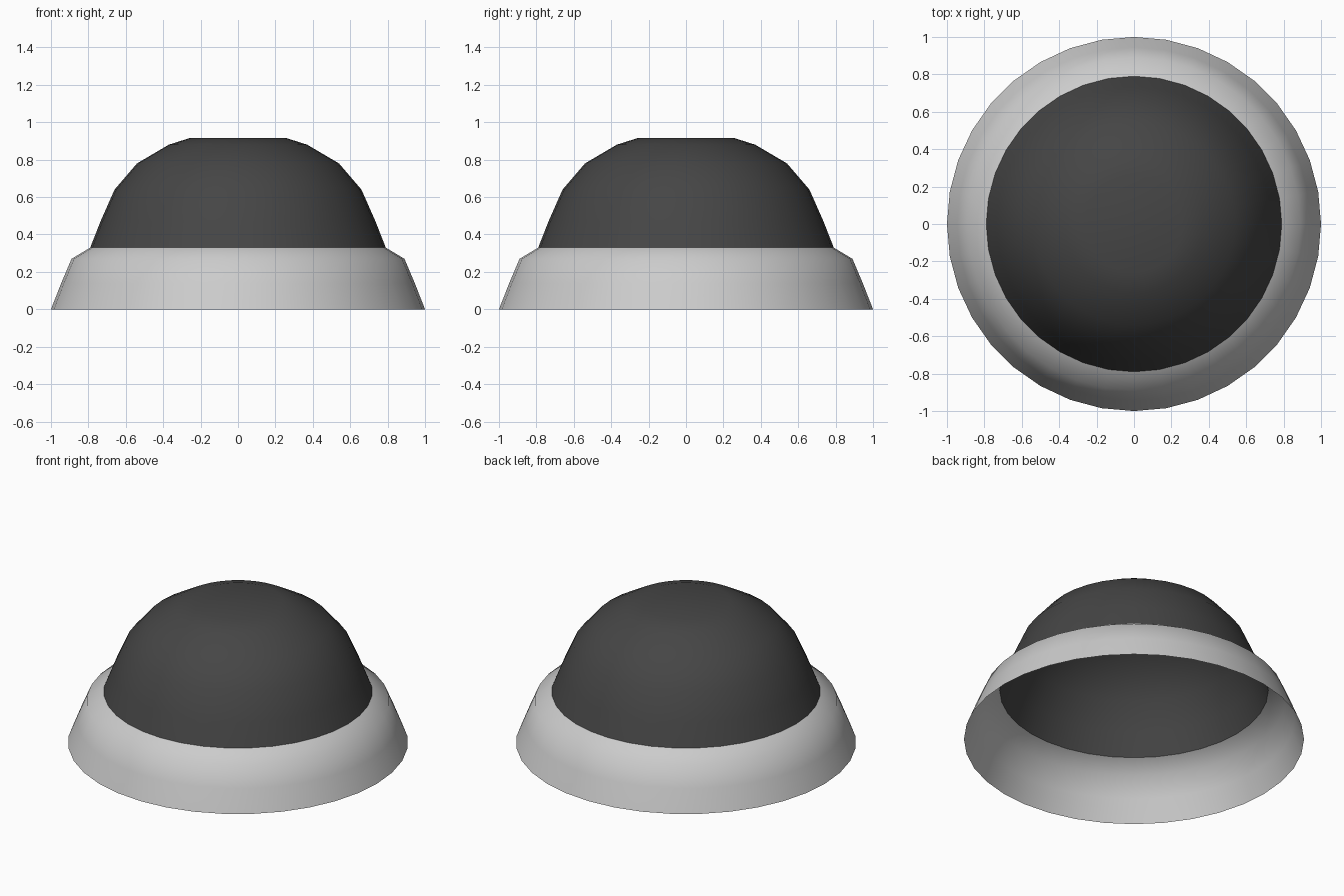
import bpy, bmesh, math

if "Cube" in bpy.data.objects:
    bpy.data.objects.remove(bpy.data.objects["Cube"])

SIDES = 36


def lathe(name, profile, cap_top=False, colour=None):
    """Spin an (r, z) profile, listed bottom to top, into an open shell."""
    bm = bmesh.new()
    rings = []
    for r, z in profile:
        rings.append([bm.verts.new((r * math.cos(math.tau * i / SIDES),
                                    r * math.sin(math.tau * i / SIDES), z))
                      for i in range(SIDES)])
    for low, high in zip(rings, rings[1:]):
        for i in range(SIDES):
            j = (i + 1) % SIDES
            bm.faces.new((low[i], low[j], high[j], high[i]))
    if cap_top:
        centre = bm.verts.new((0, 0, profile[-1][1]))
        for i in range(SIDES):
            bm.faces.new((rings[-1][i], rings[-1][(i + 1) % SIDES], centre))
    for f in bm.faces:
        f.smooth = True
    mesh = bpy.data.meshes.new(name)
    bm.to_mesh(mesh)
    bm.free()
    obj = bpy.data.objects.new(name, mesh)
    bpy.context.collection.objects.link(obj)
    if colour:
        mat = bpy.data.materials.new(name + "_material")
        mat.diffuse_color = colour
        mat.use_nodes = True
        mat.node_tree.nodes["Principled BSDF"].inputs["Base Color"].default_value = mat.diffuse_color
        mesh.materials.append(mat)
    return obj


# Flared skirt, open underneath, with a bevelled shoulder
lathe("base_skirt", [(1.0, 0.0), (0.945, 0.14), (0.89, 0.27), (0.79, 0.33)])

# Dark hollow dome with a small flat crown
lathe("dome", [(0.79, 0.33), (0.735, 0.47), (0.66, 0.64), (0.54, 0.78),
               (0.37, 0.88), (0.26, 0.915)],
      cap_top=True, colour=(0.06, 0.06, 0.06, 1))
